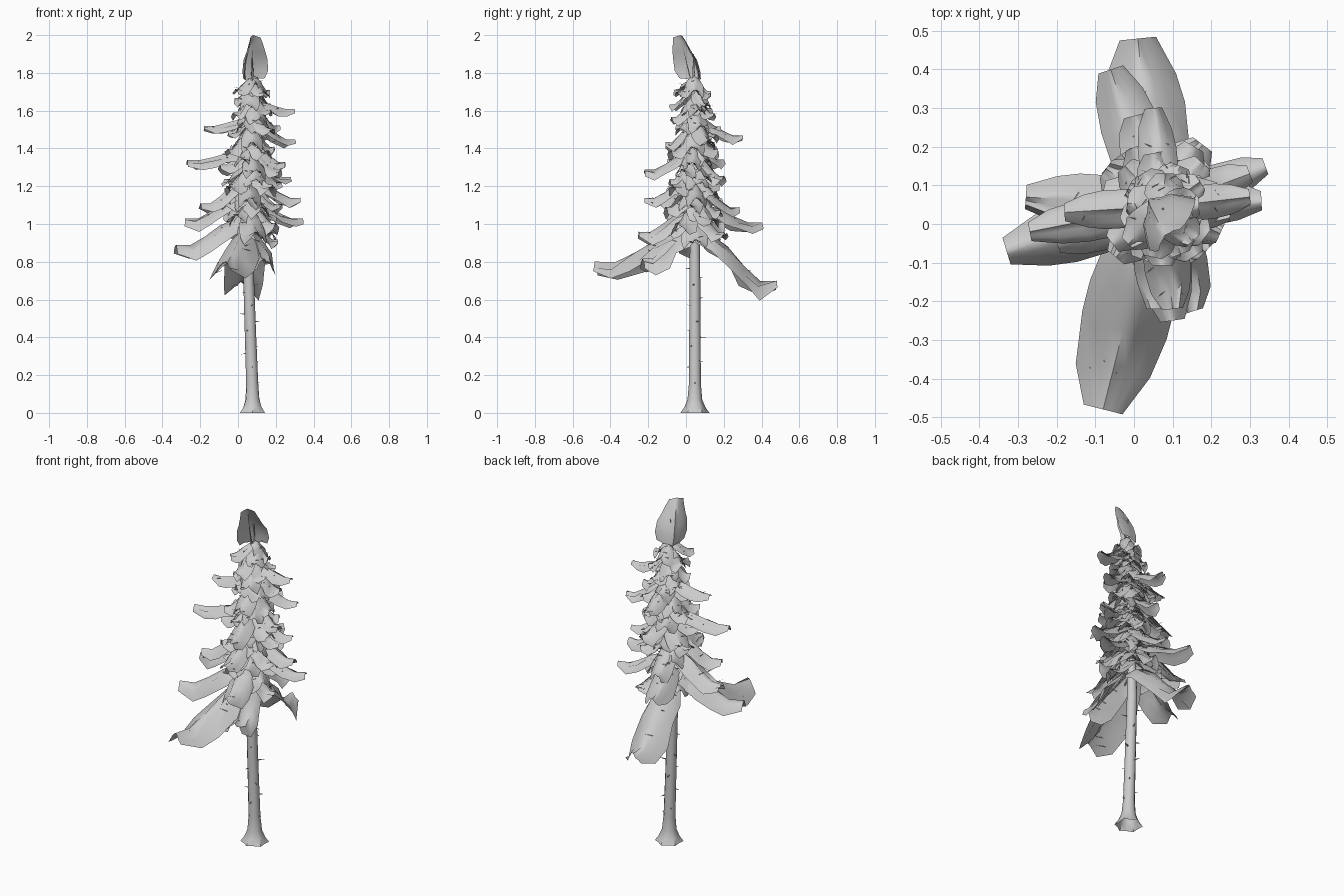
import bpy, math, random
from mathutils import Vector

if "Cube" in bpy.data.objects:
    bpy.data.objects.remove(bpy.data.objects["Cube"])

random.seed(7)


def add_mesh(name, verts, faces, angle=50):
    me = bpy.data.meshes.new(name)
    me.from_pydata([tuple(v) for v in verts], [], faces)
    ob = bpy.data.objects.new(name, me)
    bpy.context.collection.objects.link(ob)
    bpy.context.view_layer.objects.active = ob
    bpy.ops.object.select_all(action='DESELECT')
    ob.select_set(True)
    bpy.ops.object.shade_smooth_by_angle(angle=math.radians(angle))
    return ob


def grid_faces(rows, cols):
    return [(r * cols + c, r * cols + c + 1, (r + 1) * cols + c + 1, (r + 1) * cols + c)
            for r in range(rows - 1) for c in range(cols - 1)]


def trunk_axis(z):
    """Centre of the slightly bent trunk at height z."""
    return Vector((0.065 + 0.012 * math.cos(z * 3.6), 0.047 - 0.02 * max(0, z - 1.5), z))


# Trunk with a lobed root flare
SIDES = 12
profile = [(0, .070), (.03, .052), (.07, .038), (.15, .032), (.4, .030), (.8, .028),
           (1.1, .022), (1.4, .016), (1.7, .010), (1.9, .002)]
tv, tf = [], []
for z, r in profile:
    for k in range(SIDES):
        a = 2 * math.pi * k / SIDES
        rr = r * (1 + (0.1 if k % 2 else -0.1) * max(0, 1 - z / .1))
        tv.append(trunk_axis(z) + Vector((rr * math.cos(a), rr * math.sin(a), 0)))
for i in range(len(profile) - 1):
    for k in range(SIDES):
        n = (k + 1) % SIDES
        tf.append((i * SIDES + k, i * SIDES + n, (i + 1) * SIDES + n, (i + 1) * SIDES + k))
add_mesh("trunk", tv, tf)

# Thin tapered sticks, gathered into one mesh
sv, sf = [], []


def stick(p, q, r):
    d = (q - p).normalized()
    a = d.orthogonal().normalized()
    b = d.cross(a)
    n = len(sv)
    for k in range(4):
        t = k * math.pi / 2
        sv.append(p + (a * math.cos(t) + b * math.sin(t)) * r)
    sv.append(q)
    for k in range(4):
        sf.append((n + k, n + (k + 1) % 4, n + 4))


# Dead stubs on the bare trunk
for i in range(16):
    z = 0.16 + i * 0.04
    a = i * 2.4
    d = Vector((math.cos(a), math.sin(a), random.uniform(-.2, .3)))
    p = trunk_axis(z)
    stick(p, p + d * random.uniform(.045, .07), .008)

# Drooping foliage boughs: arched sheets with a ridge, a soft shoulder and hanging edges
ALONG = [0, .2, .4, .6, .8, 1]
FALL = [0, .09, .32, .7, 1.0, 1]
WIDTH = [.5, .85, 1, 1, .85, .45]
ACROSS = [-1, -.62, -.3, 0, .3, .62, 1]
SAG = [1.0, .42, .26, 0, .26, .42, 1.0]
COLS = len(ACROSS)
count = 0


def bough(x, y, z_root, z_tip, half, steep=1.0):
    global count
    count += 1
    root = trunk_axis(z_root)
    d = Vector((x - root.x, y - root.y, 0))
    fwd = d.normalized()
    side = Vector((-d.y, d.x, 0)).normalized()
    j = half * .18
    verts = []
    for t, f, w in zip(ALONG, FALL, WIDTH):
        ridge = root + d * t
        ridge.z = z_root + (z_tip - z_root) * f + .008
        for u, s in zip(ACROSS, SAG):
            v = ridge + side * (u * w * half) - Vector((0, 0, s * w * half * steep))
            if u:
                v += fwd * random.uniform(-j, j) * (t < 1)
                v.z += random.uniform(-j, j)
            verts.append(v)
    add_mesh(f"bough_{count}", verts, grid_faces(len(ALONG), COLS), 70)
    # Woody core and a few poking twigs
    stick(root, Vector((root.x + d.x * .8, root.y + d.y * .8, z_tip)), .006)
    for k in range(4):
        p = verts[random.randint(1, 4) * COLS + random.choice([1, 2, 4, 5])]
        out = side * random.choice([-1, 1]) + fwd * .6 + Vector((0, 0, .3))
        stick(p, p + out * half * .4, .002)


# Prominent boughs: tip x, tip y, root z, tip z, half width
MAIN = [
    (.01, .48, .96, .69, .105), (-.06, .40, 1.10, 1.00, .075),
    (-.08, -.48, .96, .79, .115), (.14, -.23, .97, .81, .09),
    (-.33, -.07, 1.03, .88, .08), (-.28, .07, 1.15, 1.02, .07),
    (-.20, -.05, 1.23, 1.10, .06), (-.27, -.02, 1.38, 1.33, .055),
    (-.18, .03, 1.55, 1.51, .05), (.34, .15, 1.11, 1.02, .05),
    (.33, .06, 1.22, 1.13, .055), (.28, .11, 1.32, 1.24, .05),
    (.25, .03, 1.41, 1.32, .05), (.30, .13, 1.53, 1.44, .05),
    (.30, .07, 1.64, 1.60, .045), (.05, .30, 1.54, 1.46, .05),
    (.00, .28, 1.19, 1.08, .06), (.10, -.25, 1.07, .95, .07),
    (.06, -.22, 1.23, 1.13, .06), (.10, -.22, 1.37, 1.28, .06),
]
for b in MAIN:
    bough(*b)

# Shorter boughs filling the crown, spiralling upward
N = 56
for i in range(N):
    h = i / (N - 1)
    z = 1.02 + .76 * h
    a = i * 2.39996
    reach = (.19 - .075 * h) * random.uniform(.75, 1.15)
    c = trunk_axis(z)
    bough(c.x + reach * math.cos(a), c.y + reach * math.sin(a), z,
          z - random.uniform(.06, .11) * (1.15 - .4 * h), .07 - .02 * h,
          random.uniform(.7, 1.2))

# Upright folded leader at the top, its back turned toward the back left
# rows: z, centre x, centre y, half width, fold depth
LEADER = [(1.76, .065, .042, .075, .06), (1.80, .067, .032, .088, .075),
          (1.86, .07, .018, .082, .07), (1.92, .078, -.003, .065, .055),
          (1.97, .083, -.022, .048, .035), (2.0, .086, -.035, .038, .015)]
lv = []
for i, (z, cx, cy, w, fold) in enumerate(LEADER):
    for u, s in zip(ACROSS, SAG):
        k = w * u * .707
        f = fold * (.5 - s) * .8
        lv.append((cx + k - f, cy + k + f, z + (.012 * abs(u) * (-1 if i > 2 else 1))))
add_mesh("top_leader", lv, grid_faces(len(LEADER), COLS), 70)
stick(Vector((.07, .04, 1.7)), Vector((.08, -.02, 1.95)), .007)

add_mesh("twigs", sv, sf)
